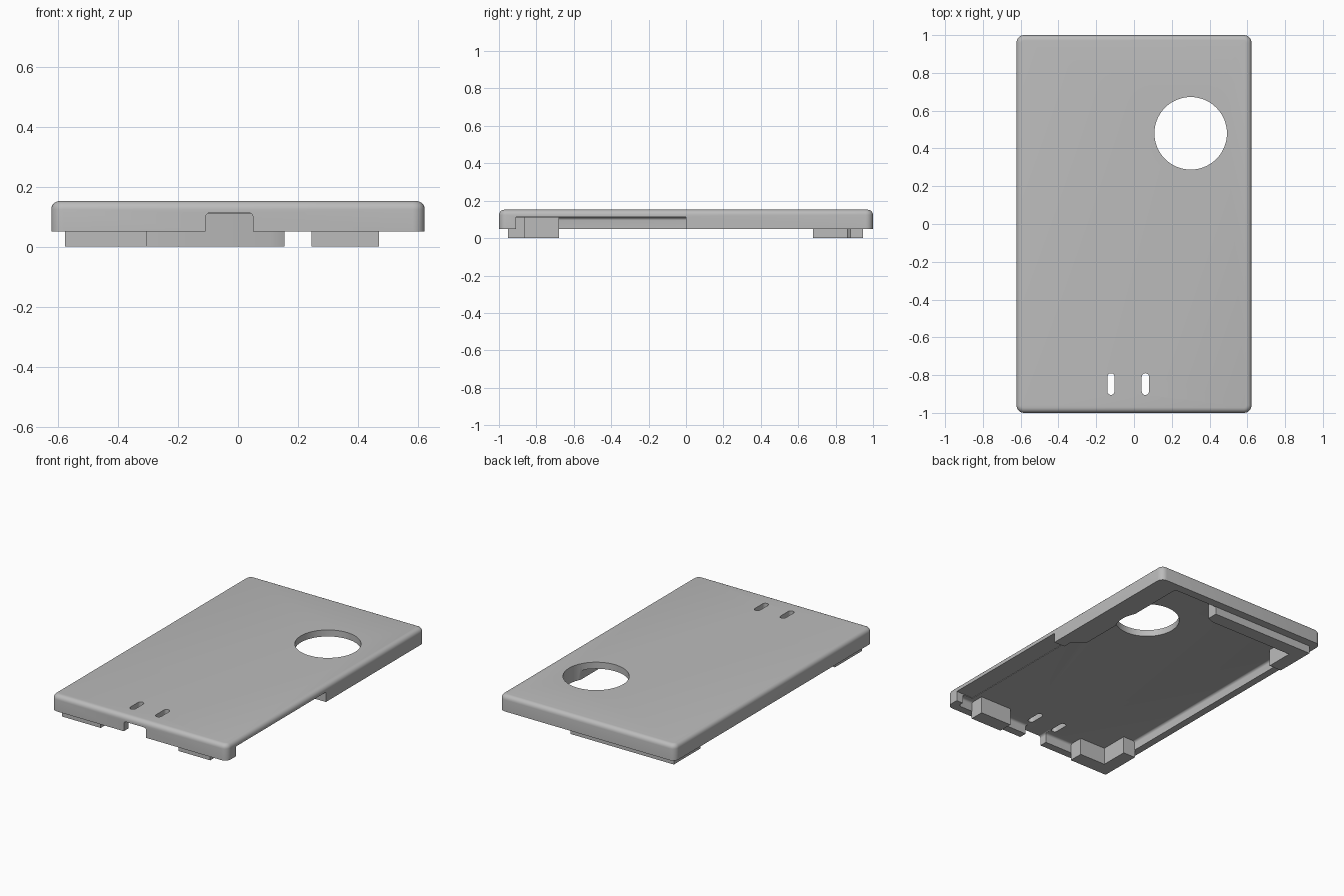
import bpy, bmesh, math

default = bpy.data.objects.get("Cube")
if default:
    bpy.data.objects.remove(default, do_unlink=True)

grey = bpy.data.materials.new("plain grey")
grey.use_nodes = True
colour = (0.5, 0.5, 0.5, 1)
grey.diffuse_color = colour
grey.node_tree.nodes["Principled BSDF"].inputs["Base Color"].default_value = colour


def prism(name, outline, z0, z1, corner=0, top=0):
    """Extrude an outline, rounding its upright corners and its top edge."""
    bm = bmesh.new()
    base = bm.faces.new([bm.verts.new((x, y, z0)) for x, y in outline])
    side = bmesh.ops.extrude_face_region(bm, geom=[base])["geom"]
    bmesh.ops.translate(bm, vec=(0, 0, z1 - z0),
                        verts=[v for v in side if isinstance(v, bmesh.types.BMVert)])
    if corner:
        upright = [e for e in bm.edges if abs(e.verts[0].co.z - e.verts[1].co.z) > 0.001]
        bmesh.ops.bevel(bm, geom=upright, offset=corner, segments=6,
                        profile=0.5, affect='EDGES')
    if top:
        rim = [e for e in bm.edges if all(abs(v.co.z - z1) < 0.0001 for v in e.verts)]
        bmesh.ops.bevel(bm, geom=rim, offset=top, segments=5,
                        profile=0.5, affect='EDGES')
    bmesh.ops.recalc_face_normals(bm, faces=bm.faces)
    mesh = bpy.data.meshes.new(name)
    bm.to_mesh(mesh)
    bm.free()
    mesh.materials.append(grey)
    obj = bpy.data.objects.new(name, mesh)
    bpy.context.collection.objects.link(obj)
    return obj


def rect(x0, x1, y0, y1):
    return [(x0, y0), (x1, y0), (x1, y1), (x0, y1)]


def circle(x, y, r, n=64):
    return [(x + r * math.cos(2 * math.pi * i / n),
             y + r * math.sin(2 * math.pi * i / n)) for i in range(n)]


def capsule(x, y0, y1, r, n=10):
    arc = [math.pi * i / n for i in range(n + 1)]
    return ([(x + r * math.cos(a), y1 - r + r * math.sin(a)) for a in arc] +
            [(x - r * math.cos(a), y0 + r - r * math.sin(a)) for a in arc])


def carve(obj, cutter):
    mod = obj.modifiers.new("carve", 'BOOLEAN')
    mod.operation, mod.object, mod.solver = 'DIFFERENCE', cutter, 'EXACT'
    bpy.context.view_layer.objects.active = obj
    bpy.ops.object.modifier_apply(modifier=mod.name)
    bpy.data.objects.remove(cutter, do_unlink=True)


WALL, CEILING, LOW = 0.05, 0.11, -0.1

# Outer shell with rounded corners and top edge
shell = prism("cover_shell", rect(-0.622, 0.622, -1, 1), WALL, 0.152, 0.04, 0.028)

# Hollow underside, leaving a thick wall beside the round opening
hollow = [(-0.575, -0.95), (0.575, -0.95), (0.575, -0.06), (0.545, -0.03),
          (0.545, 0.07), (0.47, 0.11), (0.47, 0.945), (-0.575, 0.945)]
carve(shell, prism("hollow", hollow, LOW, CEILING, 0.02, 0.015))

# Long side opening and front notch
carve(shell, prism("side_opening", rect(0.5, 0.7, -0.91, 0), LOW, CEILING + 0.003))
notch = prism("front_notch", rect(-0.108, 0.05, LOW, 0.113), 0.9, 1.1, 0.015)
notch.rotation_euler.x = math.pi / 2
bpy.context.view_layer.update()
carve(shell, notch)

# Round opening and the two narrow slots
carve(shell, prism("round_opening", circle(0.3, 0.48, 0.192), LOW, 0.3))
for x in (-0.122, 0.06):
    carve(shell, prism("slot", capsule(x, -0.905, -0.79, 0.019), LOW, 0.3))

# Locating lips that drop below the wall
back_lip = [(0.155, 0.947), (-0.577, 0.947), (-0.577, 0.68), (-0.49, 0.68),
            (-0.49, 0.86), (0.11, 0.86), (0.155, 0.88)]
front_lip = [(-0.577, -0.952), (-0.305, -0.952), (-0.305, -0.86),
             (-0.49, -0.86), (-0.49, -0.68), (-0.577, -0.68)]
lips = [prism("back_corner_lip", back_lip, 0, CEILING + 0.005),
        prism("front_corner_lip", front_lip, 0, CEILING + 0.005),
        prism("front_short_lip", rect(0.245, 0.47, -0.952, -0.86), 0, CEILING + 0.005)]

# Smooth the rounded edges only
for obj in [shell] + lips:
    bpy.ops.object.select_all(action='DESELECT')
    obj.select_set(True)
    bpy.context.view_layer.objects.active = obj
    bpy.ops.object.shade_smooth_by_angle(angle=math.radians(35))
